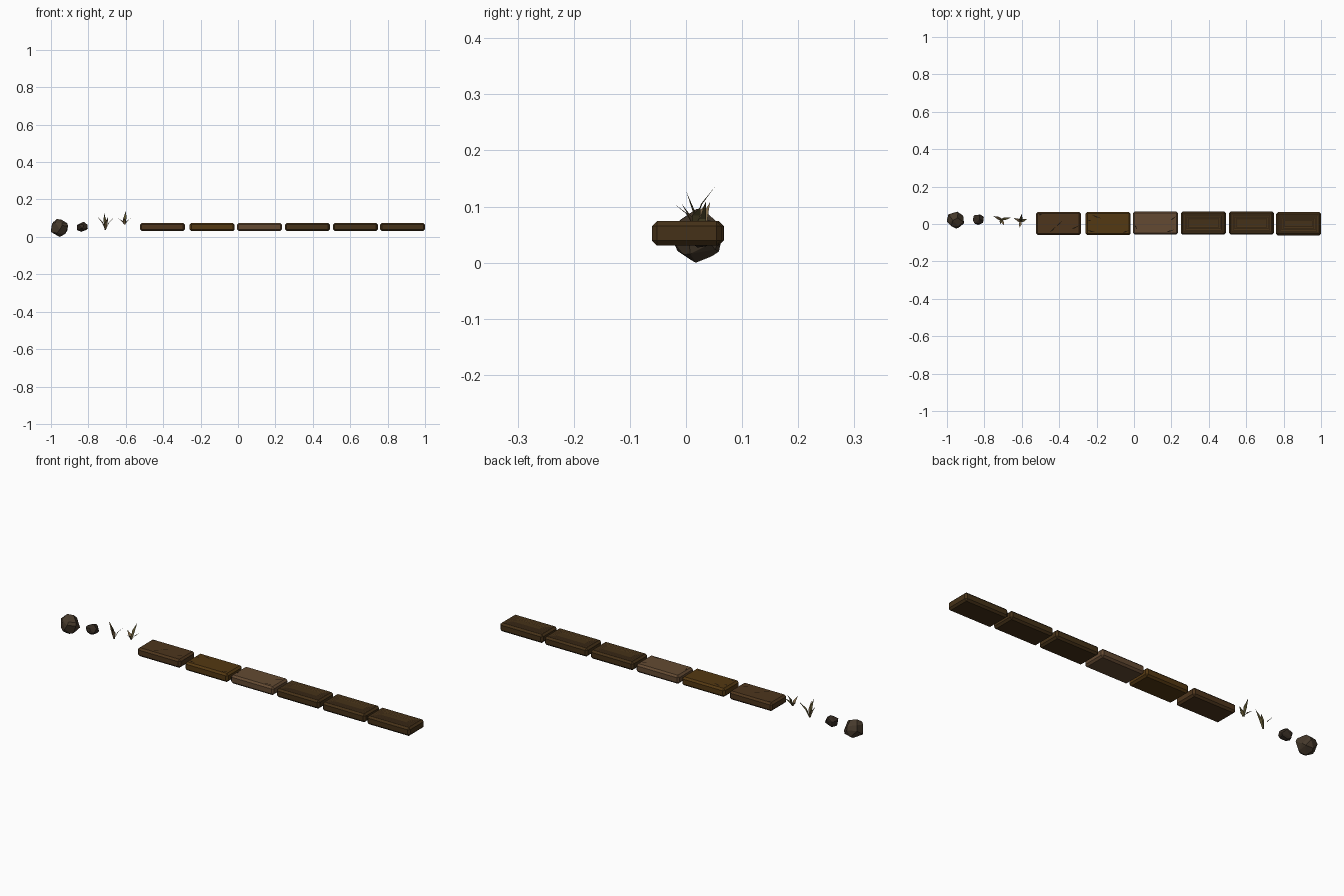
import bpy, bmesh, random
from mathutils import Vector

if "Cube" in bpy.data.objects:
    bpy.data.objects.remove(bpy.data.objects["Cube"])

random.seed(7)


def material(name, rgb):
    m = bpy.data.materials.new(name)
    m.diffuse_color = (*rgb, 1)
    m.use_nodes = True
    m.node_tree.nodes["Principled BSDF"].inputs["Base Color"].default_value = m.diffuse_color
    return m


DARK = material("crack_dark", (0.012, 0.007, 0.003))
BROWN = material("brown", (0.075, 0.036, 0.012))
AMBER = material("amber_brown", (0.088, 0.040, 0.006))
TAN = material("tan_brown", (0.125, 0.068, 0.032))
CARVED = material("carved_brown", (0.060, 0.031, 0.009))
GROOVE = material("groove_brown", (0.025, 0.013, 0.005))
STONE = material("stone", (0.062, 0.042, 0.025))
STONE2 = material("stone_dark", (0.035, 0.024, 0.016))
STRAW = material("straw", (0.21, 0.14, 0.065))
OLIVE = material("olive_grass", (0.105, 0.085, 0.03))


def finish(name, bm, *mats):
    bmesh.ops.recalc_face_normals(bm, faces=bm.faces)
    me = bpy.data.meshes.new(name)
    bm.to_mesh(me)
    bm.free()
    for m in mats:
        me.materials.append(m)
    ob = bpy.data.objects.new(name, me)
    bpy.context.collection.objects.link(ob)
    return ob


TOP, BOTTOM, LENGTH, WIDTH = 0.074, 0.031, 0.24, 0.124


# Chamfered slab, optionally with nested rectangular grooves on top
def slab(name, x, y, mat, rings=0):
    bm = bmesh.new()
    bmesh.ops.create_cube(bm, size=1)
    for v in bm.verts:
        v.co = Vector((x + v.co.x * LENGTH, y + v.co.y * WIDTH,
                       (TOP + BOTTOM) / 2 + v.co.z * (TOP - BOTTOM)))
    bmesh.ops.bevel(bm, geom=bm.edges[:], offset=0.009, segments=1, affect='EDGES')
    bm.normal_update()
    top = max(bm.faces, key=lambda f: f.calc_center_median().z)
    for i in range(rings):
        groove = i % 2 == 1
        r = bmesh.ops.inset_region(bm, faces=[top], thickness=0.004 if groove else 0.007,
                                   depth=0.001 if groove else -0.001)
        for f in r["faces"]:
            f.material_index = int(groove)
    return finish(name, bm, mat, GROOVE)


# Cracks: thin tapered slivers lying on the slab tops
def cracks(name, lines):
    bm = bmesh.new()
    for ax, ay, bx, by in lines:
        a, b = Vector((ax, ay, TOP + 0.0005)), Vector((bx, by, TOP + 0.0005))
        side = Vector((-(b - a).y, (b - a).x, 0)).normalized() * 0.004
        mid = a.lerp(b, 0.4)
        bm.faces.new([bm.verts.new(p) for p in (a, mid - side, b, mid + side * 0.6)])
    bmesh.ops.recalc_face_normals(bm, faces=bm.faces)
    for f in bm.faces:
        f.normal_update()
    return finish(name, bm, DARK)


# Rock: convex hull of jittered points fitted to a box
def rock(name, lo, hi, mat):
    bm = bmesh.new()
    bmesh.ops.create_icosphere(bm, subdivisions=1, radius=1)
    src = [v.co.copy() for v in bm.verts]
    bm.clear()
    pts = []
    for c in src:
        for _ in range(2):
            j = Vector([random.uniform(-0.35, 0.35) for _ in range(3)])
            pts.append((c.normalized() + j).normalized() * random.uniform(0.92, 1.05))
    mn = [min(p[i] for p in pts) for i in range(3)]
    mx = [max(p[i] for p in pts) for i in range(3)]
    for p in pts:
        bm.verts.new([lo[i] + (p[i] - mn[i]) / (mx[i] - mn[i]) * (hi[i] - lo[i])
                      for i in range(3)])
    r = bmesh.ops.convex_hull(bm, input=bm.verts[:])
    bmesh.ops.delete(bm, geom=[g for g in r["geom_interior"]
                               if isinstance(g, bmesh.types.BMVert)], context='VERTS')
    bmesh.ops.dissolve_limit(bm, angle_limit=0.25, verts=bm.verts[:], edges=bm.edges[:])
    return finish(name, bm, mat)


# Grass tuft: tapered blades bending outward from one base
def tuft(name, base, tips, width):
    bm = bmesh.new()
    base = Vector(base)
    for k, t in enumerate(tips):
        t = Vector(t)
        d = t - base
        side = Vector((-d.y, d.x, 0)).normalized() * width
        mid = base + Vector((d.x * 0.35, d.y * 0.35, d.z * 0.55))
        a, b = bm.verts.new(base - side * 0.5), bm.verts.new(base + side * 0.5)
        c, e = bm.verts.new(mid + side), bm.verts.new(mid - side)
        tip = bm.verts.new(t)
        for f in (bm.faces.new((a, b, c, e)), bm.faces.new((e, c, tip))):
            f.material_index = k % 2
    return finish(name, bm, STRAW, OLIVE)


# Six slabs in a row
slab("plain_slab_brown", -0.404, 0.003, BROWN)
slab("plain_slab_amber", -0.138, 0.002, AMBER)
slab("plain_slab_tan", 0.115, 0.006, TAN)
for i, (x, y) in enumerate(((0.371, 0.005), (0.628, 0.005), (0.88, 0.001))):
    slab(f"carved_slab_{i + 1}", x, y, CARVED, rings=9 + (i == 2))

cracks("slab_cracks", [
    (-0.45, -0.045, -0.415, -0.010), (-0.415, -0.012, -0.385, 0.016),
    (-0.335, -0.028, -0.293, -0.008), (-0.512, 0.048, -0.490, 0.053),
    (-0.225, 0.048, -0.175, 0.030), (-0.247, 0.022, -0.225, 0.015),
    (-0.247, -0.035, -0.21, -0.042), (-0.06, -0.045, -0.028, -0.035),
    (0.195, 0.020, 0.225, 0.042), (0.17, -0.044, 0.215, -0.03),
    (0.005, -0.005, 0.018, -0.03)])

# Rocks
rock("large_rock", (-1.0, -0.024, 0.0), (-0.909, 0.066, 0.096), STONE)
rock("small_rock", (-0.861, -0.005, 0.027), (-0.803, 0.05, 0.081), STONE2)

# Grass tufts
tuft("grass_tuft_tall", (-0.709, 0.024, 0.038),
     [(-0.752, 0.043, 0.108), (-0.655, 0.036, 0.110), (-0.695, -0.008, 0.105),
      (-0.716, 0.000, 0.128)], 0.008)
tuft("grass_tuft_short", (-0.606, 0.014, 0.065),
     [(-0.642, 0.032, 0.100), (-0.572, 0.026, 0.100), (-0.612, -0.021, 0.105),
      (-0.600, 0.053, 0.137)], 0.008)
